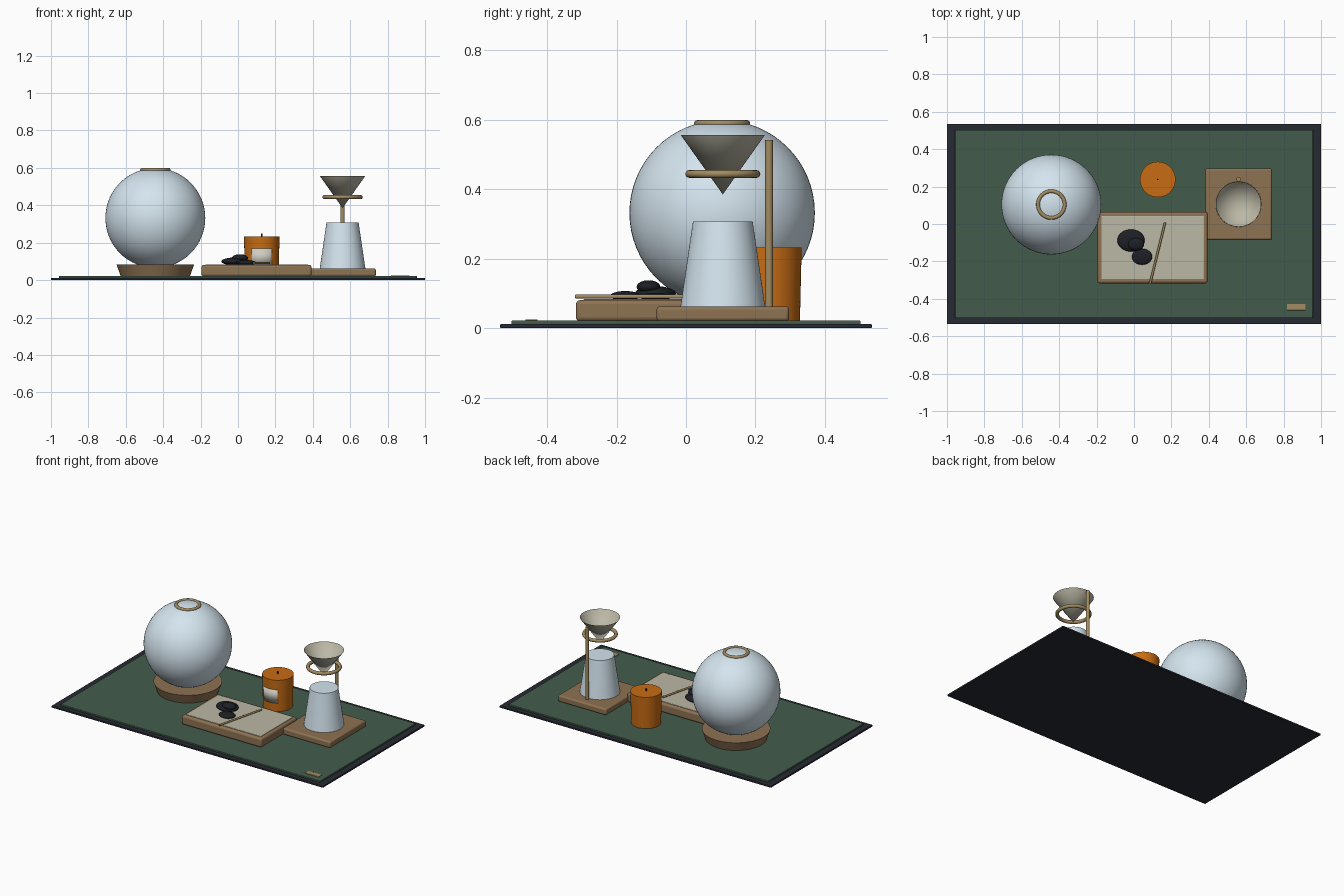
import bpy, bmesh, math
from mathutils import Vector

if "Cube" in bpy.data.objects:
    bpy.data.objects.remove(bpy.data.objects["Cube"])


def material(name, rgb):
    m = bpy.data.materials.new(name)
    m.diffuse_color = (*rgb, 1)
    m.use_nodes = True
    m.node_tree.nodes["Principled BSDF"].inputs["Base Color"].default_value = m.diffuse_color
    return m


DARK = material("dark_edge", (0.02, 0.023, 0.032))
GREEN = material("green_felt", (0.055, 0.107, 0.072))
WOOD = material("wood", (0.27, 0.17, 0.085))
GLASS = material("pale_glass", (0.66, 0.78, 0.86))
BRASS = material("brass", (0.36, 0.26, 0.12))
CREAM = material("cream", (0.50, 0.48, 0.38))
STONE = material("black_stone", (0.013, 0.014, 0.019))
ORANGE = material("orange_wax", (0.57, 0.15, 0.007))
PAPER = material("label_paper", (0.62, 0.60, 0.53))


def finish(name, mat, smooth=True):
    o = bpy.context.object
    o.name = name
    o.data.materials.append(mat)
    if smooth:
        bpy.ops.object.shade_smooth_by_angle(angle=math.radians(35))
    return o


def box(name, x, y, z, mat, bevel=0.0):
    """Box from (min, max) ranges with optional rounded edges."""
    lo, hi = Vector((x[0], y[0], z[0])), Vector((x[1], y[1], z[1]))
    bpy.ops.mesh.primitive_cube_add(size=1, location=(lo + hi) / 2)
    bpy.context.object.scale = hi - lo
    bpy.ops.object.transform_apply(location=False, rotation=False, scale=True)
    o = finish(name, mat)
    if bevel:
        b = o.modifiers.new("round_edges", 'BEVEL')
        b.width, b.segments = bevel, 3
    return o


def cone(name, x, y, z, r_bottom, r_top, mat, sides=64, fill='NGON'):
    """Upright cylinder or cone between two heights."""
    bpy.ops.mesh.primitive_cone_add(vertices=sides, radius1=r_bottom, radius2=r_top,
                                    depth=z[1] - z[0], end_fill_type=fill,
                                    location=(x, y, sum(z) / 2))
    return finish(name, mat)


def ring(name, loc, major, minor, mat):
    bpy.ops.mesh.primitive_torus_add(location=loc, major_radius=major, minor_radius=minor,
                                     major_segments=64, minor_segments=16)
    return finish(name, mat)


def ball(name, loc, radii, mat, seg=32):
    bpy.ops.mesh.primitive_uv_sphere_add(segments=seg, ring_count=seg // 2, radius=1, location=loc)
    bpy.context.object.scale = radii
    bpy.ops.object.transform_apply(location=False, rotation=False, scale=True)
    return finish(name, mat)


# Desk mat: dark backing, green surface, small corner tag
box("mat_backing", (-1, 1), (-0.535, 0.535), (0, 0.012), DARK, 0.003)
box("mat_surface", (-0.957, 0.957), (-0.503, 0.503), (0.010, 0.022), GREEN, 0.003)
box("corner_tag", (0.817, 0.917), (-0.462, -0.427), (0.018, 0.025), BRASS, 0.002)

# Glass globe on a flared wooden foot, with a brass rim
GX, GY = -0.442, 0.104
cone("globe_foot", GX, GY, (0.02, 0.083), 0.185, 0.207, WOOD)
ball("globe", (GX, GY, 0.332), (0.267,) * 3, GLASS, 64)
ring("globe_rim", (GX, GY, 0.589), 0.071, 0.010, BRASS)

# Sand tray with stones and a stick
box("tray", (-0.195, 0.393), (-0.317, 0.064), (0.02, 0.081), WOOD, 0.012)
box("tray_sand", (-0.174, 0.374), (-0.295, 0.043), (0.07, 0.084), CREAM, 0.002)
ball("stone_large", (-0.016, -0.088, 0.100), (0.073, 0.059, 0.021), STONE)
ball("stone_side", (0.043, -0.175, 0.093), (0.054, 0.043, 0.014), STONE)
ball("stone_top", (0.011, -0.108, 0.119), (0.043, 0.034, 0.019), STONE)
a, b = Vector((0.086, -0.318, 0.091)), Vector((0.166, 0.008, 0.091))
bpy.ops.mesh.primitive_cylinder_add(vertices=20, radius=0.006, depth=(b - a).length, location=(a + b) / 2)
bpy.context.object.rotation_euler = (b - a).to_track_quat('Z', 'Y').to_euler()
finish("tray_stick", BRASS)

# Candle with wick and a curved paper label
CX, CY, CZ, CR0, CR1 = 0.127, 0.238, (0.02, 0.232), 0.090, 0.095
cone("candle", CX, CY, CZ, CR0, CR1, ORANGE)
cone("candle_wick", CX, CY, (0.225, 0.248), 0.004, 0.004, STONE, 12)
bm = bmesh.new()
rows = []
for z in (0.078, 0.168):
    r = CR0 + (CR1 - CR0) * (z - CZ[0]) / (CZ[1] - CZ[0]) + 0.0015
    rows.append([bm.verts.new((CX + r * math.sin(t), CY - r * math.cos(t), z))
                 for t in (math.radians(-36 + 6 * i) for i in range(13))])
for i in range(12):
    bm.faces.new((rows[0][i], rows[0][i + 1], rows[1][i + 1], rows[1][i]))
me = bpy.data.meshes.new("candle_label")
bm.to_mesh(me)
bm.free()
label = bpy.data.objects.new("candle_label", me)
bpy.context.collection.objects.link(label)
bpy.context.view_layer.objects.active = label
finish("candle_label", PAPER, False)
label.modifiers.new("thickness", 'SOLIDIFY').thickness = 0.002
for p in me.polygons:
    p.use_smooth = True

# Drip stand: board, post, ring holder, filter cone and flask
SX, SY = 0.559, 0.106
box("stand_board", (0.382, 0.737), (-0.085, 0.297), (0.02, 0.063), WOOD, 0.010)
cone("stand_post", SX, 0.239, (0.055, 0.542), 0.0115, 0.0115, BRASS, 24)
ring("stand_ring", (SX, SY, 0.444), 0.097, 0.011, BRASS)
cone("flask", SX, SY, (0.062, 0.307), 0.122, 0.086, GLASS)
cone("filter_cone", SX, SY, (0.385, 0.556), 0, 0.121, CREAM, fill='NOTHING')
